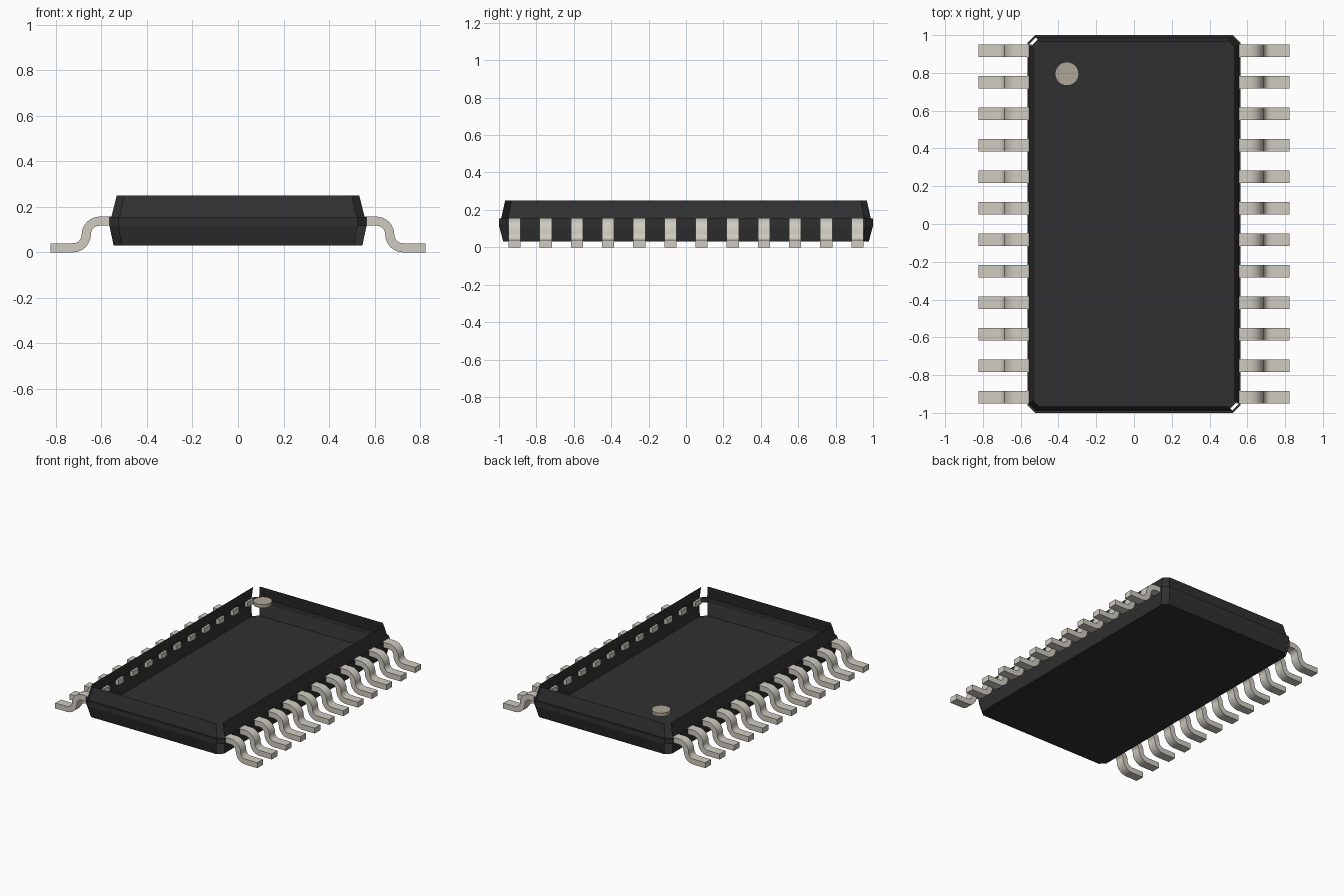
import bpy, bmesh, math

cube = bpy.data.objects.get("Cube")
if cube:
    bpy.data.objects.remove(cube, do_unlink=True)


def material(name, rgb):
    m = bpy.data.materials.new(name)
    m.use_nodes = True
    m.diffuse_color = (*rgb, 1)
    bsdf = next(n for n in m.node_tree.nodes if n.type == 'BSDF_PRINCIPLED')
    bsdf.inputs["Base Color"].default_value = (*rgb, 1)
    return m


black = material("black_plastic", (0.030, 0.030, 0.030))
metal = material("grey_metal", (0.62, 0.60, 0.53))
marker = material("light_brown", (0.42, 0.39, 0.31))


def add_object(name, mesh, mat=None, loc=(0, 0, 0), turn=0.0):
    if mat:
        mesh.materials.append(mat)
    ob = bpy.data.objects.new(name, mesh)
    ob.location = loc
    ob.rotation_euler.z = turn
    bpy.context.collection.objects.link(ob)
    return ob


def to_mesh(bm, name):
    mesh = bpy.data.meshes.new(name)
    bm.to_mesh(mesh)
    bm.free()
    return mesh


# Package body: open-topped shell of stacked chamfered rectangles
def chamfered(hx, hy, c):
    return [(hx, -hy + c), (hx, hy - c), (hx - c, hy), (-hx + c, hy),
            (-hx, hy - c), (-hx, -hy + c), (-hx + c, -hy), (hx - c, -hy)]


levels = [(0.546, 0.977, 0.03, 0.036), (0.564, 1.0, 0.115, 0.04),
          (0.564, 1.0, 0.155, 0.04), (0.556, 0.988, 0.155, 0.036),
          (0.532, 0.967, 0.25, 0.032)]
bm = bmesh.new()
rings = [[bm.verts.new((x, y, z)) for x, y in chamfered(hx, hy, c)]
         for hx, hy, z, c in levels]
bm.faces.new(rings[0][::-1])
for level, (low, high) in enumerate(zip(rings, rings[1:])):
    for i in range(8):
        # two opposite corners are open above and below the rim
        if i in (3, 7) and level in (0, 3):
            continue
        j = (i + 1) % 8
        bm.faces.new((low[i], low[j], high[j], high[i]))
add_object("package_body", to_mesh(bm, "package_body"), black)

# Pin-one marker disc
bm = bmesh.new()
bmesh.ops.create_cone(bm, cap_ends=True, segments=32, radius1=0.063,
                      radius2=0.063, depth=0.025)
add_object("pin_one_marker", to_mesh(bm, "pin_one_marker"), marker,
           (-0.355, 0.795, 0.2375))

# Gull-wing lead: S-bent strip swept along a centre line in x and z
HALF_T, HALF_W, R, BEND_X = 0.02, 0.0325, 0.0585, 0.666
STEPS = 8
path = [(0.54, 0.137, 0.0)]                      # x, z, downward slope angle
for k in range(STEPS + 1):                       # shoulder bend
    a = math.pi / 2 * k / STEPS
    path.append((BEND_X - R + R * math.sin(a), 0.137 - R + R * math.cos(a), a))
for k in range(1, STEPS + 1):                    # ankle bend
    a = math.pi / 2 * (1 - k / STEPS)
    path.append((BEND_X + R - R * math.sin(a), 0.02 + R - R * math.cos(a), a))
path.append((0.822, 0.02, 0.0))

bm = bmesh.new()
sections = []
for x, z, a in path:
    nx, nz = math.sin(a) * HALF_T, math.cos(a) * HALF_T
    sections.append([bm.verts.new((x + s * nx, w * HALF_W, z + s * nz))
                     for s, w in ((1, -1), (1, 1), (-1, 1), (-1, -1))])
for p, q in zip(sections, sections[1:]):
    for i in range(4):
        j = (i + 1) % 4
        bm.faces.new((p[i], q[i], q[j], p[j]))
bm.faces.new(sections[0])
bm.faces.new(sections[-1][::-1])
bmesh.ops.recalc_face_normals(bm, faces=bm.faces)
lead = to_mesh(bm, "lead")
lead.materials.append(metal)
lead.shade_smooth()
lead.set_sharp_from_angle(angle=math.radians(30))

# Twelve leads on each long side
for n in range(12):
    y = (n - 5.5) * 0.1667
    add_object(f"left_lead_{n + 1}", lead, loc=(0, y, 0))
    add_object(f"right_lead_{n + 1}", lead, loc=(0, y, 0), turn=math.pi)
